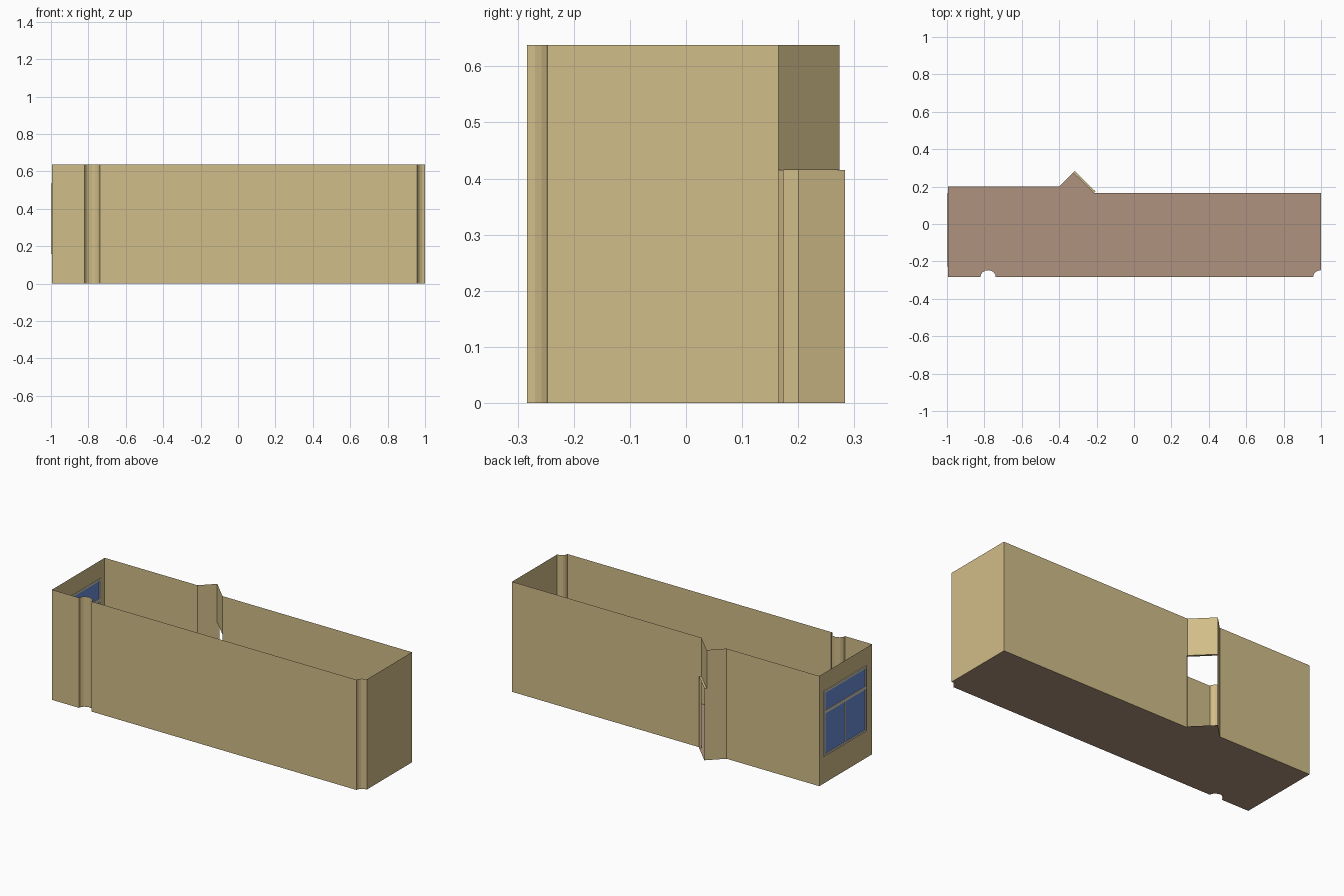
import bpy, bmesh, math

if "Cube" in bpy.data.objects:
    bpy.data.objects.remove(bpy.data.objects["Cube"])


def material(name, rgb):
    m = bpy.data.materials.new(name)
    m.diffuse_color = (*rgb, 1)
    m.use_nodes = True
    m.node_tree.nodes["Principled BSDF"].inputs["Base Color"].default_value = m.diffuse_color
    return m


WALL = material("tan wall", (0.64, 0.51, 0.25))
FLOOR = material("brown floor", (0.43, 0.29, 0.21))
GLASS = material("blue glass", (0.14, 0.26, 0.66))
FRAME = material("pale frame", (0.66, 0.62, 0.50))

H, DOOR_H = 0.638, 0.415
FRONT, LEFT = -0.283, -0.994


def build(name, faces, mat):
    """Make one object from a list of polygons."""
    bm = bmesh.new()
    for f in faces:
        bm.faces.new([bm.verts.new(p) for p in f])
    bmesh.ops.remove_doubles(bm, verts=bm.verts, dist=1e-5)
    me = bpy.data.meshes.new(name)
    bm.to_mesh(me)
    bm.free()
    me.materials.append(mat)
    ob = bpy.data.objects.new(name, me)
    bpy.context.collection.objects.link(ob)
    return ob


def upright(a, b, z0=0.0, z1=H):
    """Vertical rectangle between two plan points."""
    return [(*a, z0), (*b, z0), (*b, z1), (*a, z1)]


def notch(cx, end):
    """Round column recess in the front wall, from its left side to an end angle."""
    n = round(end / math.pi * 8)
    return [(cx - 0.041 * math.cos(end * i / n), FRONT + 0.036 * math.sin(end * i / n))
            for i in range(n + 1)]


# plan outline, anticlockwise from front left
door_b, door_b_out = (-0.215, 0.165), (-0.206, 0.174)
door_a, door_a_out = (-0.325, 0.274), (-0.316, 0.283)
front_run = [(LEFT, FRONT)] + notch(-0.78, math.pi) + notch(0.999, math.pi / 2)
back_right = [front_run[-1], (0.999, 0.165), door_b]
back_left = [door_a, (-0.40, 0.20), (LEFT, 0.20)]

# floor, running into the doorway
build("floor", [[(x, y, 0) for x, y in
      front_run + back_right[1:] + [door_b_out, door_a_out] + back_left]], FLOOR)

# thin walls
for name, run in (("front_wall", front_run), ("back_right_wall", back_right),
                  ("back_left_wall", back_left)):
    build(name, [upright(a, b) for a, b in zip(run, run[1:])], WALL)

# doorway: lintel, side reveals and soffit
build("doorway", [
    upright(door_b, door_a, DOOR_H, H),
    upright(door_b, door_b_out, 0, DOOR_H),
    upright(door_a_out, door_a, 0, DOOR_H),
    [(*p, DOOR_H) for p in (door_b, door_b_out, door_a_out, door_a)]], WALL)

# left wall around the window opening
Y0, Y1, Z0, Z1 = -0.228, 0.163, 0.158, 0.535


def panel(x, y0, y1, z0, z1):
    return upright((x, y1), (x, y0), z0, z1)


build("window_wall", [
    panel(LEFT, FRONT, Y0, 0, H), panel(LEFT, Y1, 0.20, 0, H),
    panel(LEFT, Y0, Y1, 0, Z0), panel(LEFT, Y0, Y1, Z1, H)], WALL)

# window glass
build("window_glass", [panel(-0.996, Y0, Y1, Z0, Z1)], GLASS)


def bar(name, y0, y1, z0, z1):
    xs = (-1.0, -0.992)
    c = [(x, y, z) for x in xs for y in (y0, y1) for z in (z0, z1)]
    quads = ((0, 1, 3, 2), (4, 6, 7, 5), (0, 4, 5, 1),
             (2, 3, 7, 6), (0, 2, 6, 4), (1, 5, 7, 3))
    build(name, [[c[i] for i in q] for q in quads], FRAME)


# window frame, transom and mullion
T, ZT, YM = 0.011, 0.412, (Y0 + Y1) / 2
bar("frame_bottom", Y0, Y1, Z0, Z0 + T)
bar("frame_top", Y0, Y1, Z1 - T, Z1)
bar("frame_left", Y1 - T, Y1, Z0 + T, Z1 - T)
bar("frame_right", Y0, Y0 + T, Z0 + T, Z1 - T)
bar("transom", Y0 + T, Y1 - T, ZT - 0.008, ZT + 0.008)
bar("mullion", YM - 0.005, YM + 0.005, Z0 + T, ZT - 0.008)
